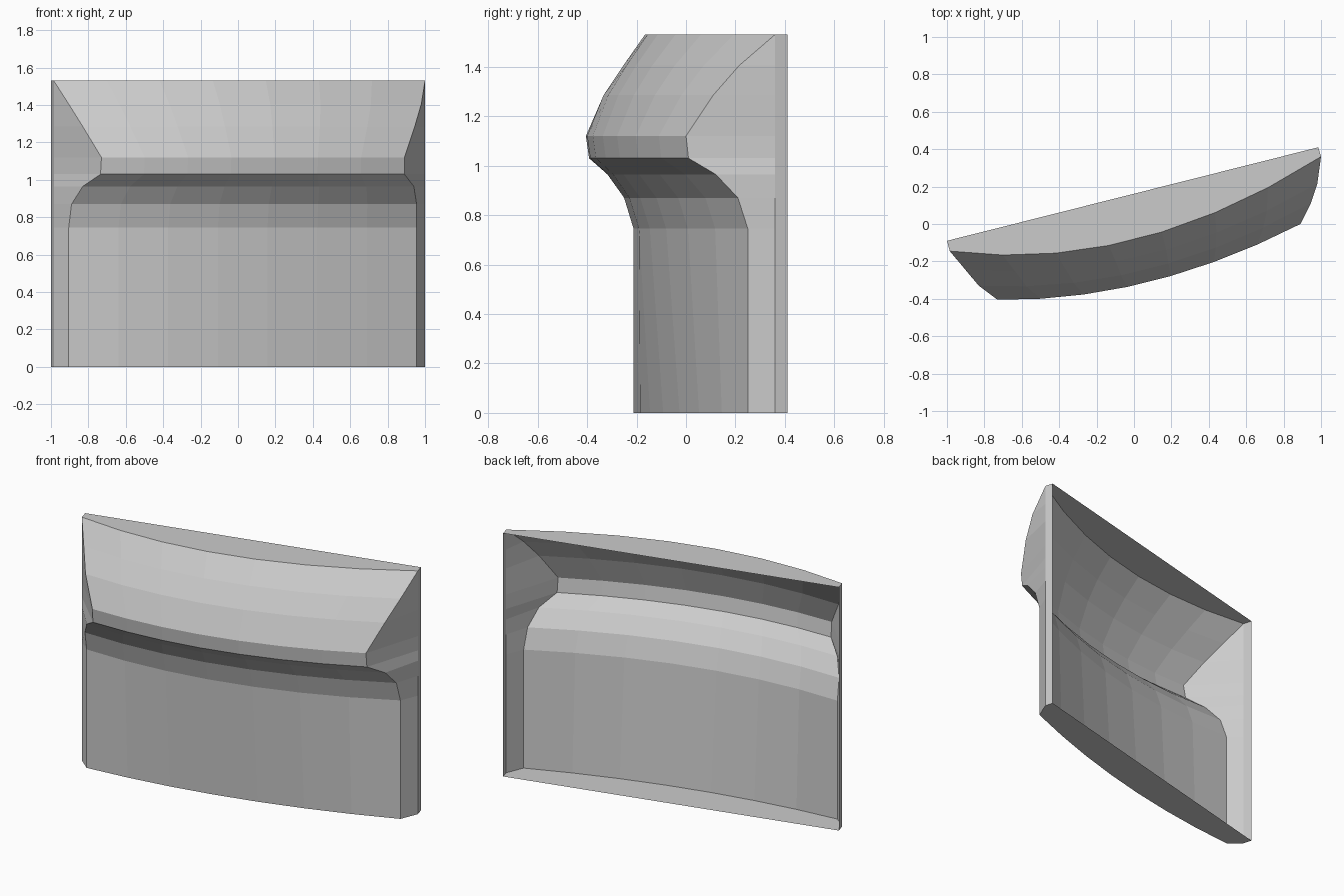
import bpy
import bmesh
from mathutils import Vector

cube = bpy.data.objects.get("Cube")
if cube:
    bpy.data.objects.remove(cube, do_unlink=True)

grey = bpy.data.materials.new("light grey")
grey.use_nodes = True
grey.diffuse_color = (0.6, 0.6, 0.6, 1)
grey.node_tree.nodes["Principled BSDF"].inputs["Base Color"].default_value = (0.6, 0.6, 0.6, 1)

SEGMENTS = 7

# Shared rear corners and chamfer lines at both ends
BACK_A, SIDE_A = Vector((-1, -0.09)), Vector((-0.985, -0.145))
BACK_B, SIDE_B = Vector((0.985, 0.41)), Vector((1, 0.36))

# Height, left end of the front, right end of the front, bulge
LEVELS = [
    (0, (-0.905, -0.212), (0.955, 0.25), 0.08),
    (0.745, (-0.905, -0.212), (0.955, 0.25), 0.135),
    (0.87, (-0.89, -0.25), (0.955, 0.21), 0.135),
    (0.965, (-0.83, -0.318), (0.94, 0.12), 0.125),
    (1.03, (-0.735, -0.392), (0.89, 0.01), 0.107),
    (1.12, (-0.73, -0.405), (0.89, 0), 0.107),
    (1.285, (-0.83, -0.33), (0.945, 0.11), 0.135),
    (1.405, (-0.905, -0.24), (0.98, 0.215), 0.16),
    (1.53, SIDE_A, SIDE_B, 0.19),
]


def outline(left, right, bulge):
    """Section from one rear corner, around the bowed front, to the other."""
    left, right = Vector(left), Vector(right)
    front = []
    for i in range(SEGMENTS + 1):
        t = i / SEGMENTS
        p = left.lerp(right, t)
        p.y -= 4 * bulge * t * (1 - t)
        front.append(p)
    return [BACK_A, SIDE_A, *front, SIDE_B, BACK_B]


# Open-backed shell lofted through the sections
bm = bmesh.new()
rows = [[bm.verts.new((p.x, p.y, z)) for p in outline(a, b, bulge)]
        for z, a, b, bulge in LEVELS]
for low, high in zip(rows, rows[1:]):
    for i in range(len(low) - 1):
        bm.faces.new((low[i], low[i + 1], high[i + 1], high[i]))

# Flat bottom and top plates
bm.faces.new(rows[0][::-1])
bm.faces.new(rows[-1])
bmesh.ops.remove_doubles(bm, verts=bm.verts, dist=0.0005)

mesh = bpy.data.meshes.new("curved_panel")
bm.to_mesh(mesh)
bm.free()
mesh.materials.append(grey)
panel = bpy.data.objects.new("curved_panel", mesh)
bpy.context.collection.objects.link(panel)
